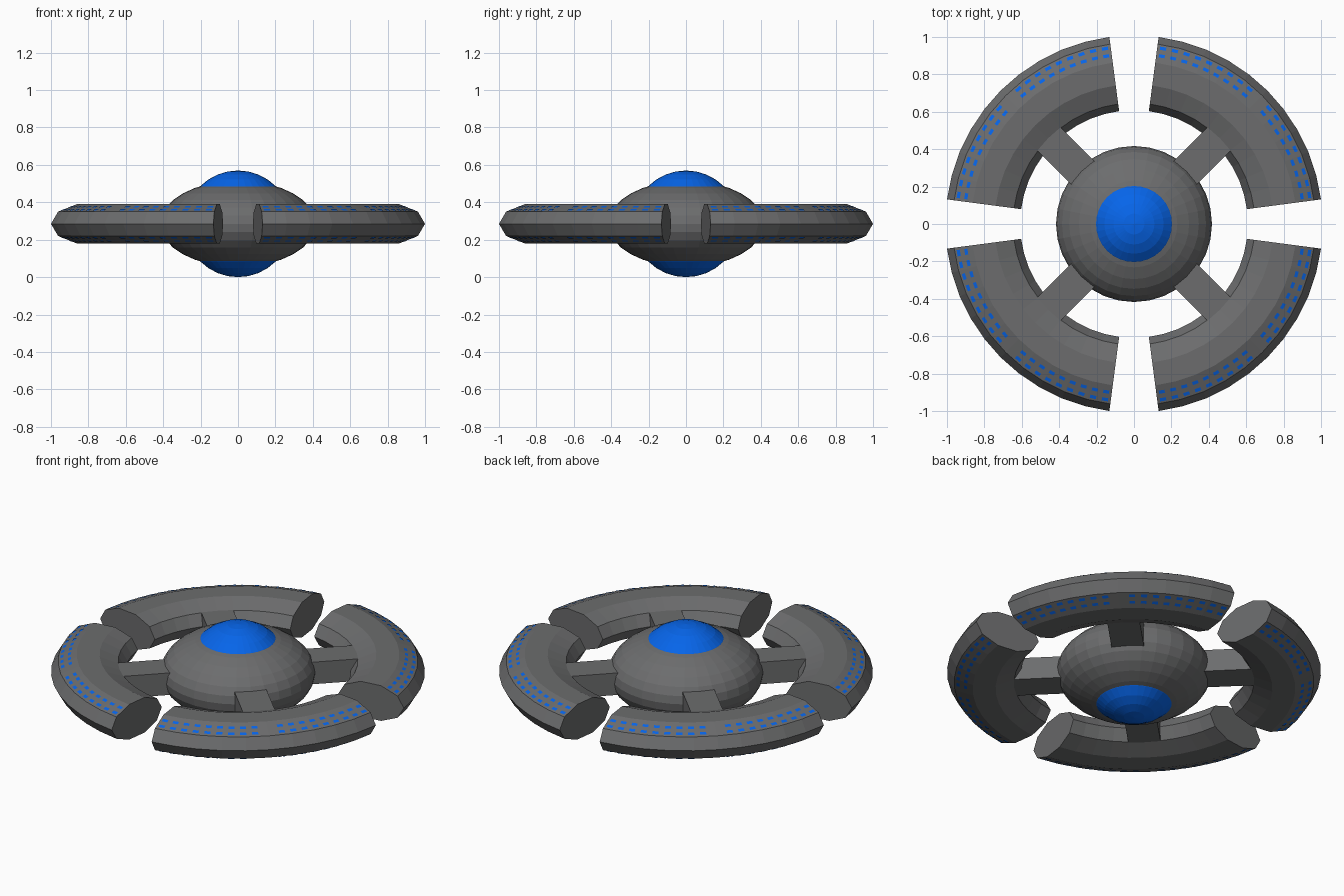
import bpy, bmesh
from math import sin, cos, pi, radians
from mathutils import Vector, Matrix

if "Cube" in bpy.data.objects:
    bpy.data.objects.remove(bpy.data.objects["Cube"])

ZC = 0.285                      # mid height of the whole model
RING_R, RING_A, RING_B = 0.8086, 0.20, 0.11
SIDES, SEGS = 10, 10


def material(name, rgb):
    m = bpy.data.materials.new(name)
    m.diffuse_color = (*rgb, 1)
    m.use_nodes = True
    m.node_tree.nodes["Principled BSDF"].inputs["Base Color"].default_value = m.diffuse_color
    return m


blue = material("blue", (0.002, 0.13, 0.82))
grey = material("dark_grey", (0.15, 0.152, 0.155))


def finish(name, bm, mat=grey, recalc=True):
    if recalc:
        bmesh.ops.recalc_face_normals(bm, faces=bm.faces[:])
    me = bpy.data.meshes.new(name)
    bm.to_mesh(me)
    bm.free()
    me.materials.append(mat)
    ob = bpy.data.objects.new(name, me)
    bpy.context.collection.objects.link(ob)


def polar(r, z, deg):
    a = radians(deg)
    return Vector((r * cos(a), r * sin(a), ZC + z))


def ellipsoid(name, r, h, mat):
    bm = bmesh.new()
    m = Matrix.Translation((0, 0, ZC)) @ Matrix.Diagonal((r, r, h, 1))
    bmesh.ops.create_uvsphere(bm, u_segments=32, v_segments=16, radius=1, matrix=m)
    finish(name, bm, mat)


# Flattened hub, with a blue sphere showing through as upper and lower domes
ellipsoid("hub", 0.417, 0.23, grey)
ellipsoid("hub_domes", 0.285, 0.285, blue)

# Cross-section of the ring as (radius, height)
profile = [(RING_R + RING_A * cos(2 * pi * i / SIDES), RING_B * sin(2 * pi * i / SIDES))
           for i in range(SIDES)]


def ring_section(name, start):
    bm = bmesh.new()
    loops = [[bm.verts.new(polar(r, z, start + 7.5 + 75 * s / SEGS)) for r, z in profile]
             for s in range(SEGS + 1)]
    for a, b in zip(loops, loops[1:]):
        for i in range(SIDES):
            j = (i + 1) % SIDES
            bm.faces.new((a[i], a[j], b[j], b[i]))
    bm.faces.new(loops[0])
    bm.faces.new(loops[-1])
    finish(name, bm)


def spoke(name, deg):
    bm = bmesh.new()
    m = (Matrix.Translation((0, 0, ZC)) @ Matrix.Rotation(radians(deg), 4, 'Z')
         @ Matrix.Translation((0.52, 0, 0)) @ Matrix.Diagonal((0.44, 0.175, 0.131, 1)))
    bmesh.ops.create_cube(bm, size=1, matrix=m)
    finish(name, bm)


def windows(name, start):
    # Two rows of dashes on the sloping outer facets, above and below
    bm = bmesh.new()
    p, q = Vector(profile[1]), Vector(profile[2])
    d = (q - p).normalized()
    lift = Vector((d.y, -d.x)) * 0.002
    for t in (0.21, 0.62):
        lo, hi = p.lerp(q, t - 0.085) + lift, p.lerp(q, t + 0.085) + lift
        for first in (9.4, 49.4):
            for k in range(9):
                c = start + first + 3.9 * k
                for s in (1, -1):
                    corners = ((lo, -s), (lo, s), (hi, s), (hi, -s))
                    # winding order keeps every dash facing outwards
                    bm.faces.new([bm.verts.new(polar(v.x, s * v.y, c - e))
                                  for v, e in reversed(corners)])
    bmesh.ops.recalc_face_normals(bm, faces=[])
    for f in bm.faces:
        f.normal_update()
        if f.normal.z * (f.calc_center_median().z - ZC) < 0:
            f.normal_flip()
    finish(name, bm, blue, recalc=False)


# Four ring sections, each with its spoke and windows
for n in range(4):
    ring_section(f"ring_section_{n + 1}", 90 * n)
    spoke(f"spoke_{n + 1}", 90 * n + 45)
    windows(f"windows_{n + 1}", 90 * n)
